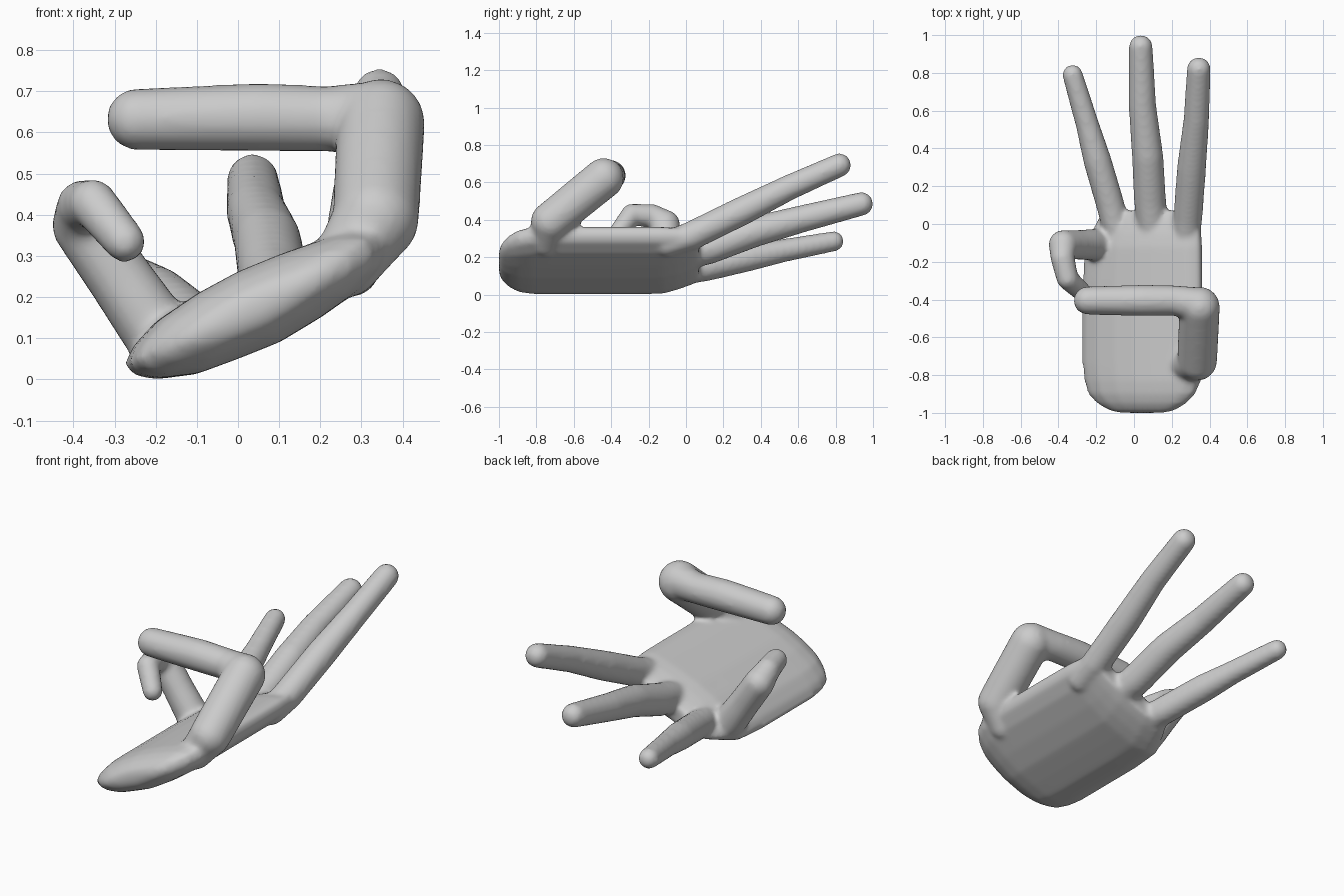
import bpy, bmesh
from mathutils import Vector, Matrix

if "Cube" in bpy.data.objects:
    bpy.data.objects.remove(bpy.data.objects["Cube"])

skin = bpy.data.materials.new("plain grey")
skin.diffuse_color = (0.6, 0.6, 0.6, 1)
skin.use_nodes = True
skin.node_tree.nodes["Principled BSDF"].inputs["Base Color"].default_value = skin.diffuse_color
bm = bmesh.new()


def limb(points):
    """Chain of tapered segments with ball joints; points are (x, y, z, radius)."""
    for x, y, z, r in points:
        bmesh.ops.create_uvsphere(bm, u_segments=24, v_segments=16, radius=r,
                                  matrix=Matrix.Translation((x, y, z)))
    for a, b in zip(points, points[1:]):
        pa, pb = Vector(a[:3]), Vector(b[:3])
        d = pb - pa
        turn = d.to_track_quat('Z', 'Y').to_matrix().to_4x4()
        bmesh.ops.create_cone(bm, cap_ends=True, segments=24, radius1=a[3], radius2=b[3],
                              depth=d.length,
                              matrix=Matrix.Translation((pa + pb) / 2) @ turn)


# Palm: tilted cross-section (x, z) lofted along y
section = [(-.275, .035), (-.25, .01), (-.2, 0), (-.1, .013), (0, .05), (.1, .09), (.2, .15),
           (.3, .22), (.355, .28), (.365, .32), (.345, .36), (.28, .362), (.2, .338),
           (.1, .303), (0, .262), (-.1, .208), (-.2, .14), (-.255, .08)]
CX, CZ, SLOPE = 0.045, 0.175, 0.45
# y, centre x, width scale, thickness scale
stations = [(-1.0, .04, .38, .25), (-.985, .04, .56, .5), (-.95, .04, .74, .75),
            (-.9, .04, .89, .92), (-.83, .045, .97, 1), (-.74, .045, 1, 1),
            (-.3, .045, 1, 1), (-.12, .05, .98, 1), (-.05, .065, .92, .9),
            (.02, .078, .86, .72), (.07, .08, .78, .5)]
rings = []
for y, cx, s, t in stations:
    ring = []
    for x, z in section:
        off = z - CZ - SLOPE * (x - CX)
        nx = cx + (x - CX) * s
        ring.append(bm.verts.new((nx, y, CZ + SLOPE * (nx - CX) + off * t)))
    rings.append(ring)
n = len(section)
for a, b in zip(rings, rings[1:]):
    for i in range(n):
        j = (i + 1) % n
        bm.faces.new((a[i], a[j], b[j], b[i]))
bm.faces.new(rings[0][::-1])
bm.faces.new(rings[-1])

# Thumb: rises from the palm edge, then bends across
limb([(.265, -.75, .285, .085), (.335, -.725, .39, .105), (.347, -.44, .622, .108)])
limb([(.347, -.43, .632, .095), (.22, -.405, .633, .08), (.05, -.405, .637, .083),
      (-.245, -.405, .632, .075)])

# Index, middle and ring fingers, spread out behind the palm
limb([(.275, -.1, .27, .07), (.285, .03, .315, .077), (.305, .3, .447, .077),
      (.33, .55, .572, .068), (.343, .82, .692, .063)])
limb([(.1, -.05, .2, .08), (.085, .12, .247, .085), (.072, .36, .335, .083),
      (.045, .62, .405, .073), (.036, .938, .485, .063)])
limb([(-.09, -.05, .12, .07), (-.125, .1, .145, .075), (-.195, .34, .2, .074),
      (-.245, .52, .235, .062), (-.325, .79, .285, .054)])

# Little finger: stands up at the palm corner and hooks forward
limb([(-.2, -.11, .12, .085), (-.29, -.11, .25, .079), (-.375, -.11, .375, .078),
      (-.378, -.18, .42, .064), (-.352, -.29, .428, .058), (-.275, -.36, .335, .051)])

bmesh.ops.recalc_face_normals(bm, faces=bm.faces[:])
mesh = bpy.data.meshes.new("hand")
bm.to_mesh(mesh)
bm.free()
mesh.materials.append(skin)
hand = bpy.data.objects.new("hand", mesh)
bpy.context.collection.objects.link(hand)

# Fuse the parts into one smooth skin
remesh = hand.modifiers.new("fuse", 'REMESH')
remesh.mode = 'VOXEL'
remesh.voxel_size = 0.013
remesh.use_smooth_shade = True
soften = hand.modifiers.new("soften", 'SMOOTH')
soften.factor = 0.5
soften.iterations = 8
